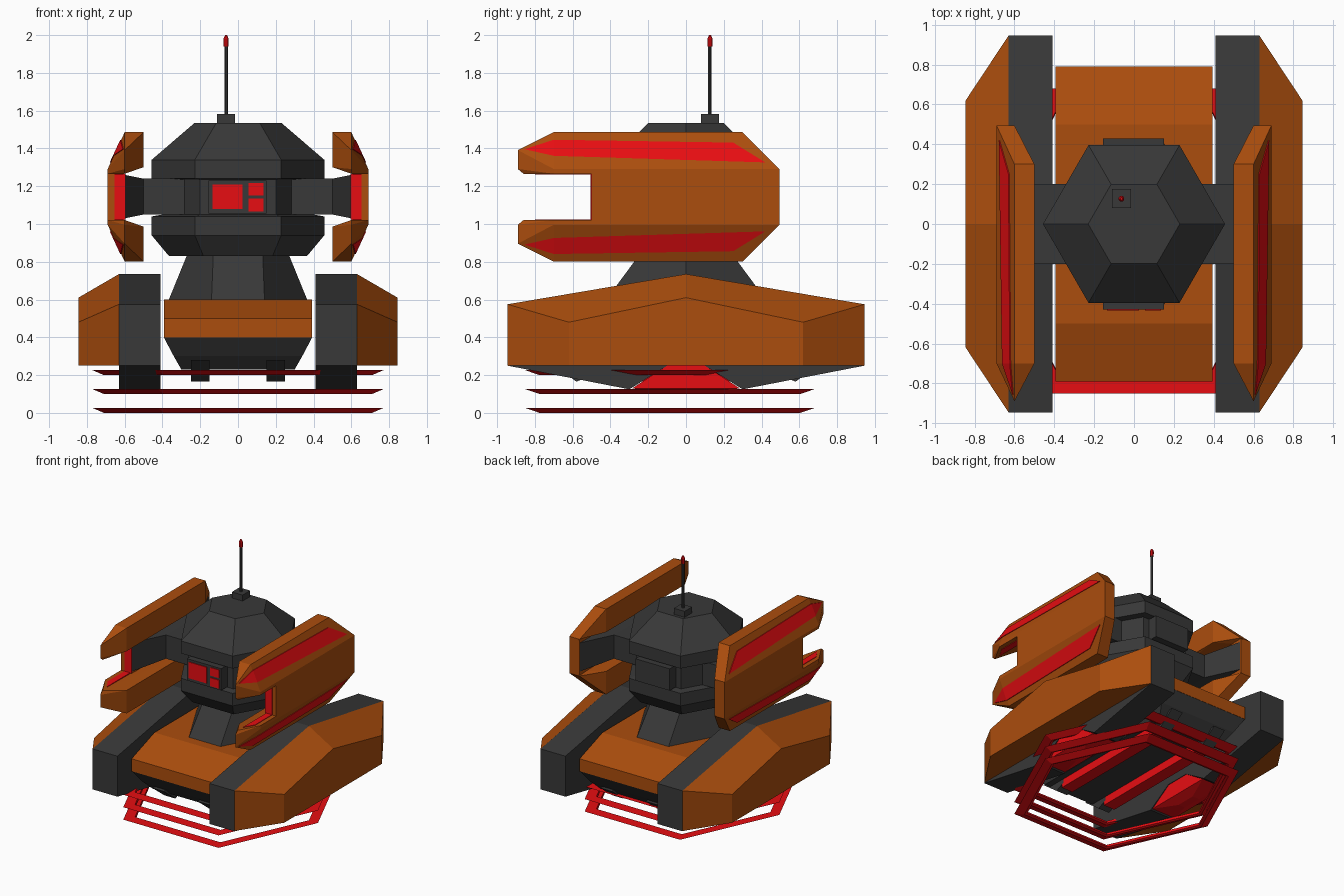
import bpy, bmesh, math
from mathutils import Vector

if "Cube" in bpy.data.objects:
    bpy.data.objects.remove(bpy.data.objects["Cube"])


def material(name, rgb):
    m = bpy.data.materials.new(name)
    m.diffuse_color = (*rgb, 1)
    m.use_nodes = True
    m.node_tree.nodes["Principled BSDF"].inputs["Base Color"].default_value = m.diffuse_color
    return m


ORANGE = material("burnt_orange", (0.41, 0.075, 0.004))
GRAY = material("charcoal", (0.04, 0.04, 0.04))
RED = material("signal_red", (0.8, 0.004, 0.006))


def finish(name, bm, mat):
    bmesh.ops.recalc_face_normals(bm, faces=bm.faces)
    me = bpy.data.meshes.new(name)
    bm.to_mesh(me)
    bm.free()
    me.materials.append(mat)
    ob = bpy.data.objects.new(name, me)
    bpy.context.collection.objects.link(ob)
    return ob


def loft(name, rings, mat, closed=False):
    """Bridge equal-length point rings; cap the ends unless closed."""
    bm = bmesh.new()
    vs = [[bm.verts.new(p) for p in r] for r in rings]
    n = len(vs[0])
    pairs = list(zip(vs, vs[1:])) + ([(vs[-1], vs[0])] if closed else [])
    for a, b in pairs:
        for i in range(n):
            j = (i + 1) % n
            bm.faces.new((a[i], a[j], b[j], b[i]))
    if not closed:
        bm.faces.new(vs[0])
        bm.faces.new(vs[-1])
    return finish(name, bm, mat)


def convex(name, pts, mat):
    bm = bmesh.new()
    for p in pts:
        bm.verts.new(p)
    res = bmesh.ops.convex_hull(bm, input=bm.verts)
    loose = [v for v in bm.verts if not v.link_faces]
    bmesh.ops.delete(bm, geom=loose, context='VERTS')
    bmesh.ops.dissolve_limit(bm, angle_limit=0.01, verts=bm.verts, edges=bm.edges)
    return finish(name, bm, mat)


def box(name, x, y, z, mat):
    return convex(name, [(a, b, c) for a in x for b in y for c in z], mat)


def rect(hx, hy, z):
    return [(-hx, -hy, z), (hx, -hy, z), (hx, hy, z), (-hx, hy, z)]


def hexagon(rx, ry, z, mid=0.5, cy=0):
    """Hexagon with points on the x axis and flat front and back."""
    m = rx * mid
    return [(rx, cy, z), (m, cy + ry, z), (-m, cy + ry, z),
            (-rx, cy, z), (-m, cy - ry, z), (m, cy - ry, z)]


# Hull deck and tapered belly
deck = [(-.79, .4), (-.79, .5), (-.5, .6), (.5, .6), (.79, .5), (.79, .4)]
loft("hull_deck", [[(x, y, z) for y, z in deck] for x in (-.393, .393)], ORANGE)
loft("hull_belly", [rect(.393, .788, .4), rect(.34, .72, .3), rect(.3, .65, .23)], GRAY)

# Belly rails
for s, side in ((-1, "left"), (1, "right")):
    xs = (s * .15, s * .25)
    box(f"belly_rail_{side}", xs, (-.52, .52), (.165, .235), RED)
    for e, end in ((-1, "front"), (1, "back")):
        pts = [(s * x, e * y, z) for x in (.15, .25)
               for y, z in ((.5, .2), (.58, .165), (.73, .28), (.5, .28))]
        convex(f"rail_mount_{side}_{end}", pts, GRAY)

# Hover rings
for i in range(3):
    z = .1 * i
    rings = [hexagon(.77, .766, z + .026, .55, -.085),
             hexagon(.71, .69, z, .55, -.085),
             hexagon(.69, .67, z + .006, .55, -.085),
             hexagon(.69, .68, z + .026, .55, -.085)]
    loft(f"hover_ring_{i + 1}", rings, RED, closed=True)

# Neck and faceted turret head
loft("neck", [hexagon(.37, .43, .59, .38), hexagon(.26, .23, .86, .5)], GRAY)
levels = [(.365, .83), (.457, .94), (.457, 1.04), (.40, 1.05), (.40, 1.235),
          (.457, 1.24), (.457, 1.34), (.23, 1.535)]
loft("turret_head", [hexagon(r, r * .866, z) for r, z in levels], GRAY)

# Front and back panels, with the face display
for e, end in ((-1, "front"), (1, "back")):
    box(f"panel_{end}", (-.155, .15), (e * .3, e * .428), (1.055, 1.23), GRAY)
for i, (x, z) in enumerate([((-.135, .025), (1.08, 1.21)),
                            ((.055, .135), (1.152, 1.217)),
                            ((.055, .135), (1.067, 1.135))]):
    box(f"display_{i + 1}", x, (-.434, -.426), z, RED)

# Antenna
box("antenna_base", (-.11, -.015), (.08, .175), (1.52, 1.583), GRAY)


def rod(name, profile, mat, n=8):
    c = [2 * math.pi * (i + .5) / n for i in range(n)]
    loft(name, [[(-.063 + r * math.cos(a), .127 + r * math.sin(a), z) for a in c]
                for r, z in profile], mat)


rod("antenna_rod", [(.01, 1.58), (.01, 1.945)], GRAY)
rod("antenna_tip", [(.014, 1.94), (.015, 1.98), (.006, 2.0)], RED)


def slope_x(y, z):
    """Outer slope of the arm pod, bending inward toward the tip."""
    b = max(0, (-.7 - y) / .19)
    return .6 + .09 * (1.485 - z - .095 * b) / .195


prong = [(.5, -.7, 1.485), (.6, -.7, 1.485), (.5, .3, 1.485), (.6, .3, 1.485),
         (.69, -.7, 1.29), (.69, -.7, 1.265), (.69, .495, 1.29), (.6, .495, 1.29),
         (.69, .495, 1.265), (.5, .3, 1.3), (.5, -.7, 1.3),
         (.6, -.89, 1.39), (.6, -.89, 1.29), (.6, -.86, 1.265)]
stripe = [(-.7, 1.445), (.25, 1.43), (.42, 1.325), (-.7, 1.36)]
stripe_tip = [(-.7, 1.445), (-.7, 1.36), (-.855, 1.395)]
track = [(-.945, .25), (-.945, .575), (0, .735), (.945, .575), (.945, .25),
         (.3, .125), (.1, .25), (-.1, .25), (-.3, .125)]
fender_in = [(-.945, .252), (-.945, .575), (0, .735), (.945, .575), (.945, .252)]
fender_out = [(-.62, .252), (-.62, .48), (0, .61), (.62, .48), (.62, .252)]

for s, side in ((-1, "left"), (1, "right")):
    # Track block, fender and lift emitter
    loft(f"track_{side}", [[(s * x, y, z) for y, z in track] for x in (.41, .63)], GRAY)
    loft(f"fender_{side}", [[(s * .63, y, z) for y, z in fender_in],
                            [(s * .845, y, z) for y, z in fender_out]], ORANGE)
    emitter = [(s * x, y, z) for x in (.415, .625)
               for y, z in ((.1, .25), (-.1, .25), (.285, .13), (-.285, .13))]
    emitter += [(s * x, y, .1) for x in (.49, .55) for y in (-.08, .08)]
    convex(f"lift_emitter_{side}", emitter, RED)

    # Shoulder, flaring into the pod
    box(f"shoulder_{side}", (s * .28, s * .5), (-.2, .2), (1.05, 1.24), GRAY)
    flare = [(s * .5, y, z) for y in (-.2, .2) for z in (1.05, 1.24)]
    flare += [(s * .601, y, z) for y in (-.49, .49) for z in (1.03, 1.26)]
    convex(f"shoulder_flare_{side}", flare, GRAY)

    # Forked arm pod with stripes and glowing fork
    box(f"pod_plate_{side}", (s * .6, s * .69), (-.5, .495), (1.0, 1.285), ORANGE)
    box(f"fork_glow_{side}", (s * .595, s * .655), (-.505, -.497), (1.025, 1.265), RED)
    for k, part in ((1, "upper"), (-1, "lower")):
        def flip(x, y, z):
            return (s * x, y, 1.1435 + k * (z - 1.1425))
        convex(f"prong_{part}_{side}", [flip(*p) for p in prong], ORANGE)
        for name, outline in (("stripe", stripe), ("stripe_tip", stripe_tip)):
            loft(f"{name}_{part}_{side}",
                 [[flip(slope_x(y, z) + d, y, z) for y, z in outline]
                  for d in (-.003, .005)], RED)
        glow = [(.605, -.8), (.655, -.72), (.655, -.5), (.605, -.5)]
        loft(f"prong_glow_{part}_{side}",
             [[flip(x, y, z) for x, y in glow] for z in (1.261, 1.268)], RED)
